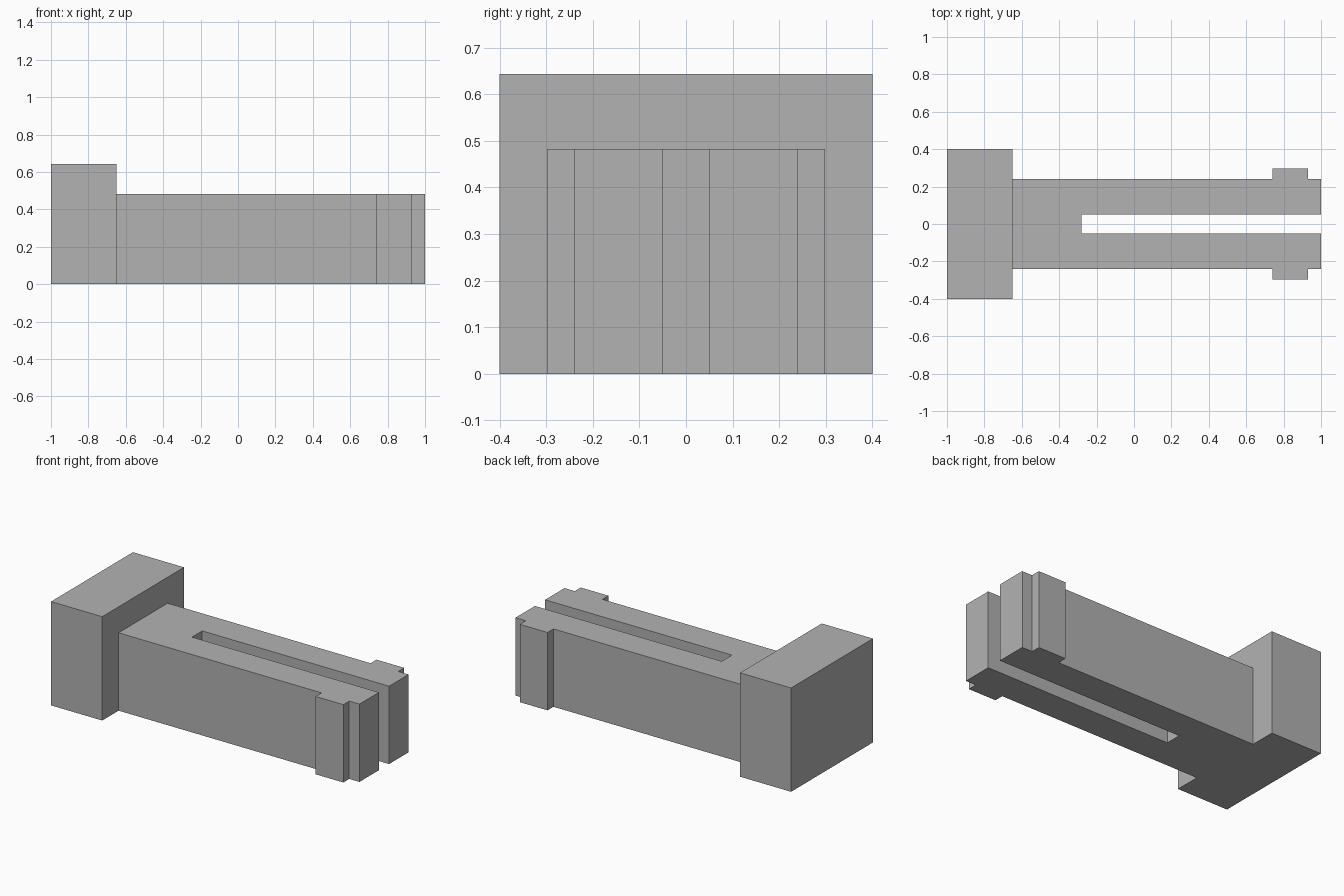
import bpy
import bmesh

if "Cube" in bpy.data.objects:
    bpy.data.objects.remove(bpy.data.objects["Cube"])

grey = bpy.data.materials.new("plain grey")
grey.diffuse_color = (0.448, 0.448, 0.448, 1)
grey.use_nodes = True
grey.node_tree.nodes["Principled BSDF"].inputs["Base Color"].default_value = grey.diffuse_color


def extrude_profile(name, points, height):
    """Extrude a flat outline in x and y upward from the ground."""
    bm = bmesh.new()
    base = bm.faces.new([bm.verts.new((x, y, 0)) for x, y in points])
    top = bmesh.ops.extrude_face_region(bm, geom=[base], use_keep_orig=True)
    verts = [v for v in top["geom"] if isinstance(v, bmesh.types.BMVert)]
    bmesh.ops.translate(bm, verts=verts, vec=(0, 0, height))
    bmesh.ops.recalc_face_normals(bm, faces=bm.faces)
    mesh = bpy.data.meshes.new(name)
    bm.to_mesh(mesh)
    bm.free()
    mesh.materials.append(grey)
    obj = bpy.data.objects.new(name, mesh)
    bpy.context.collection.objects.link(obj)
    return obj


# Block-shaped head
HEAD_X = -0.65
extrude_profile("head", [(-1, -0.4), (HEAD_X, -0.4), (HEAD_X, 0.4), (-1, 0.4)], 0.643)

# Slotted shank: one half outline with its catch tab, mirrored in y
half = [(-0.28, 0.05), (1, 0.05), (1, 0.24), (0.93, 0.24), (0.93, 0.298),
        (0.74, 0.298), (0.74, 0.24), (HEAD_X, 0.24)]
other_half = [(x, -y) for x, y in reversed(half)]
extrude_profile("split_shank", half + other_half, 0.482)
